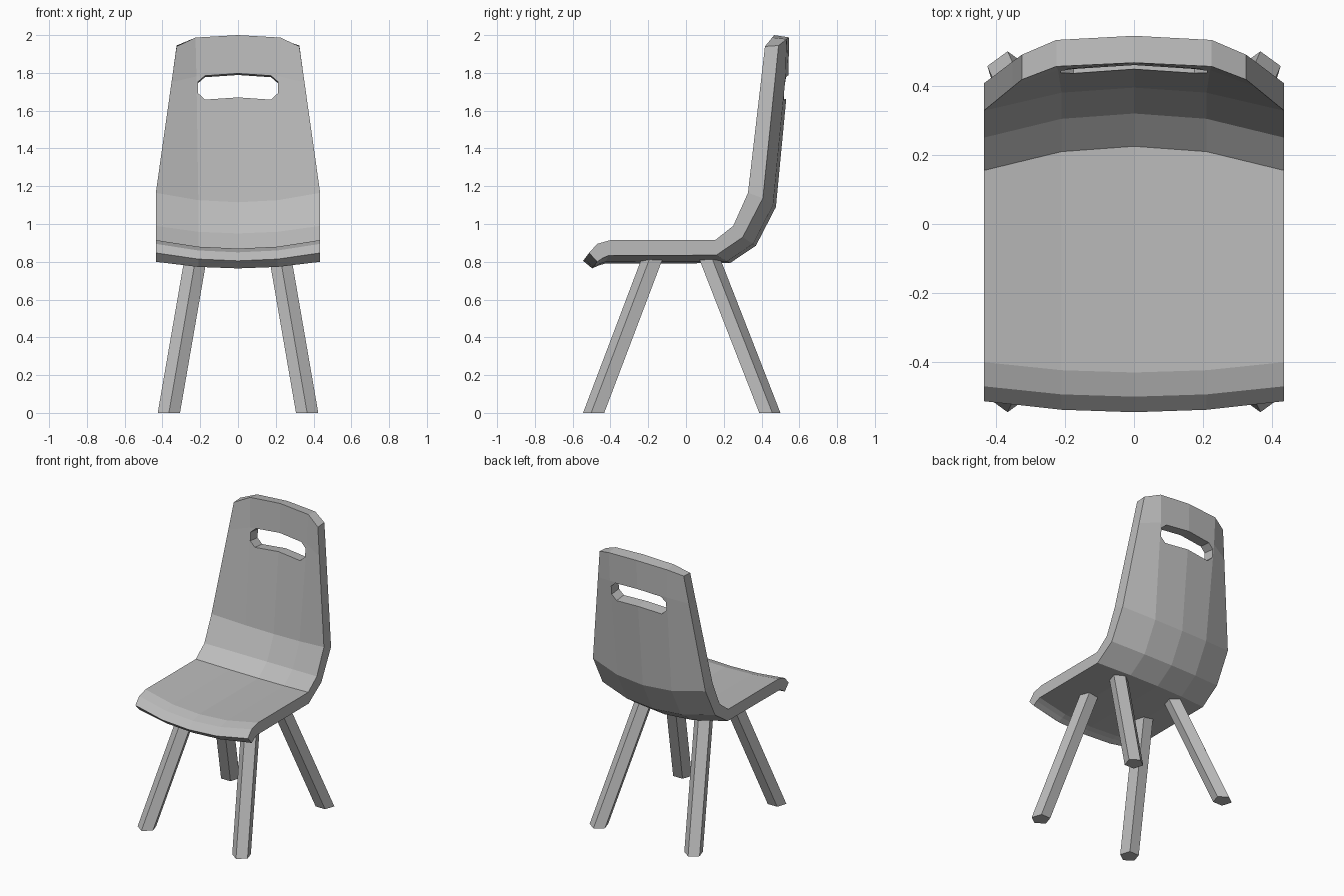
import bpy
import bmesh
from math import cos, sin, tau

cube = bpy.data.objects.get("Cube")
if cube:
    bpy.data.objects.remove(cube, do_unlink=True)

GREY = (0.5, 0.5, 0.5, 1)
grey = bpy.data.materials.new("plain_grey")
grey.use_nodes = True
grey.diffuse_color = GREY
grey.node_tree.nodes["Principled BSDF"].inputs["Base Color"].default_value = GREY


def finish(bm, name):
    """Turn a bmesh into a flat-shaded grey object."""
    bmesh.ops.recalc_face_normals(bm, faces=bm.faces[:])
    mesh = bpy.data.meshes.new(name)
    bm.to_mesh(mesh)
    bm.free()
    mesh.materials.append(grey)
    obj = bpy.data.objects.new(name, mesh)
    bpy.context.collection.objects.link(obj)
    return obj


def prism(name, start, end):
    """Join two matching rings of points and cap both ends."""
    bm = bmesh.new()
    a = [bm.verts.new(p) for p in start]
    b = [bm.verts.new(p) for p in end]
    bm.faces.new(a)
    bm.faces.new(b)
    for i in range(len(a)):
        j = (i + 1) % len(a)
        bm.faces.new((a[i], a[j], b[j], b[i]))
    return finish(bm, name)


# Shell profiles as (y, z), from the front lip to the top of the backrest
upper_edge = [(-.513, .847), (-.47, .895), (-.4, .915), (.155, .915),
              (.25, .99), (.328, 1.165), (.396, 1.75), (.418, 1.94)]
upper_mid = [(-.545, .805), (-.5, .85), (-.43, .87), (.225, .87),
             (.32, .95), (.395, 1.115), (.46, 1.79), (.467, 2)]
lower_edge = [(-.47, .8), (-.44, .82), (-.41, .833), (.16, .835),
              (.3, .93), (.407, 1.137), (.47, 1.75), (.49, 1.945)]
lower_mid = [(-.497, .765), (-.463, .78), (-.43, .79), (.233, .793),
             (.37, .885), (.476, 1.09), (.543, 1.79), (.545, 1.988)]
half_widths = [.435] * 6 + [.352, .325]
inner_widths = [.21] * 6 + [.22, .225]


def surface(bm, edge, mid):
    """Five columns per row, dished from the edges to the middle."""
    grid = []
    for e, m, wide, inner in zip(edge, mid, half_widths, inner_widths):
        row = []
        for x, w in ((-wide, 0), (-inner, .78), (0, 1), (inner, .78), (wide, 0)):
            row.append(bm.verts.new((x, e[0] + (m[0] - e[0]) * w,
                                     e[1] + (m[1] - e[1]) * w)))
        grid.append(row)
    for r, s in zip(grid, grid[1:]):
        for i in range(4):
            bm.faces.new((r[i], r[i + 1], s[i + 1], s[i]))
    return grid


def rim(grid):
    """Border of a grid, in order."""
    return (grid[0] + [r[-1] for r in grid[1:-1]]
            + grid[-1][::-1] + [r[0] for r in grid[-2:0:-1]])


# Seat and backrest in one bent shell
bm = bmesh.new()
top_rim = rim(surface(bm, upper_edge, upper_mid))
low_rim = rim(surface(bm, lower_edge, lower_mid))
for i in range(len(top_rim)):
    bm.faces.new((top_rim[i - 1], top_rim[i], low_rim[i], low_rim[i - 1]))
shell = finish(bm, "seat_shell")

# Handle slot through the backrest, square to its slope
half = [(0, 1.798), (.175, 1.785), (.212, 1.752), (.212, 1.692), (.175, 1.657), (0, 1.67)]
outline = half + [(-x, z) for x, z in half[-2:0:-1]]
slot = prism("slot_cutter", [(x, .3, z + .015) for x, z in outline],
             [(x, .7, z - .025) for x, z in outline])
slot.hide_render = True
cut = shell.modifiers.new("handle_slot", 'BOOLEAN')
cut.operation = 'DIFFERENCE'
cut.solver = 'EXACT'
cut.object = slot
bpy.context.view_layer.objects.active = shell
bpy.ops.object.modifier_apply(modifier=cut.name)
bpy.data.objects.remove(slot, do_unlink=True)


# Splayed five-sided legs with one corner pointing outwards
def pentagon(x, y, z, facing):
    ring = [tau * i / 5 for i in range(5)]
    return [(x + .062 * sin(a), y + facing * .062 * cos(a), z) for a in ring]


for end, facing, foot_y, head_y in (("front", -1, -.483, -.172), ("back", 1, .438, .118)):
    for side, s in (("left", 1), ("right", -1)):
        prism(f"{end}_{side}_leg", pentagon(s * .366, foot_y, 0, facing),
              pentagon(s * .224, head_y, .82, facing))
